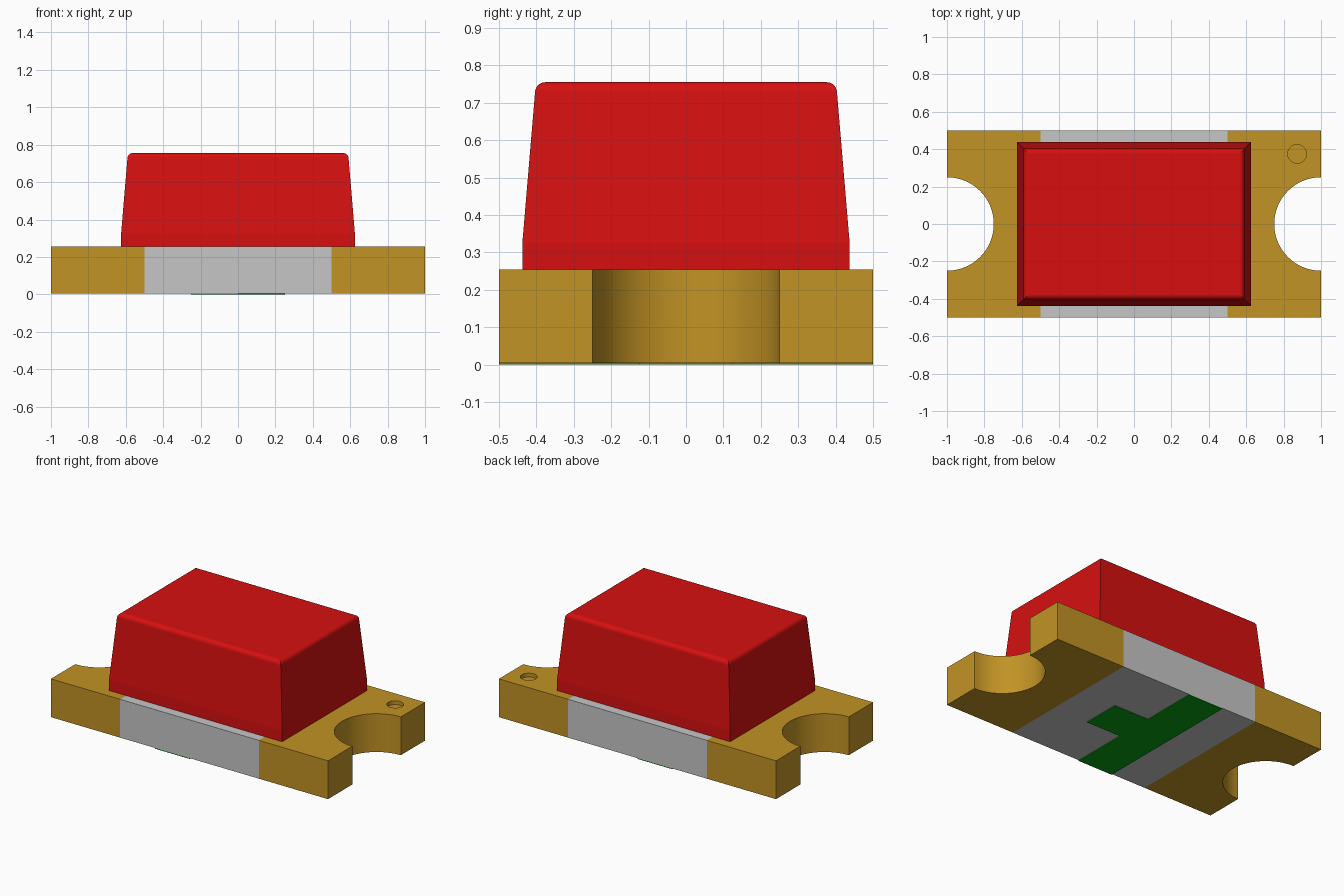
import bpy, bmesh, math

cube = bpy.data.objects.get("Cube")
if cube:
    bpy.data.objects.remove(cube, do_unlink=True)

BASE, TOP = 0.005, 0.255      # underside and top of the board
LENS_TOP = 0.755


def material(name, rgb):
    mat = bpy.data.materials.new(name)
    mat.use_nodes = True
    mat.diffuse_color = (*rgb, 1)
    mat.node_tree.nodes["Principled BSDF"].inputs["Base Color"].default_value = (*rgb, 1)
    return mat


gold = material("gold", (0.54, 0.292, 0.0185))
grey = material("light grey", (0.565, 0.565, 0.565))
red = material("red", (0.68, 0.005, 0.005))
green = material("green", (0.003, 0.35, 0.007))


def make_object(name, bm, mat):
    bmesh.ops.recalc_face_normals(bm, faces=bm.faces)
    mesh = bpy.data.meshes.new(name)
    bm.to_mesh(mesh)
    bm.free()
    mesh.materials.append(mat)
    obj = bpy.data.objects.new(name, mesh)
    bpy.context.collection.objects.link(obj)
    return obj


def prism(name, outline, z0, z1, mat):
    bm = bmesh.new()
    face = bm.faces.new([bm.verts.new((x, y, z0)) for x, y in outline])
    new = bmesh.ops.extrude_face_region(bm, geom=[face])["geom"]
    bmesh.ops.translate(bm, vec=(0, 0, z1 - z0),
                        verts=[v for v in new if isinstance(v, bmesh.types.BMVert)])
    return make_object(name, bm, mat)


def select_only(obj):
    bpy.ops.object.select_all(action='DESELECT')
    obj.select_set(True)
    bpy.context.view_layer.objects.active = obj


# Board centre
prism("board_centre", [(-0.5, -0.5), (0.5, -0.5), (0.5, 0.5), (-0.5, 0.5)], BASE, TOP, grey)

# End terminals with a half-round notch
arc = [(1 - 0.25 * math.sin(math.pi * i / 40), -0.25 * math.cos(math.pi * i / 40))
       for i in range(41)]
terminal = [(0.5, -0.5), (1, -0.5)] + arc + [(1, 0.5), (0.5, 0.5)]
pads = {}
for side, name in ((1, "left_terminal"), (-1, "right_terminal")):
    pads[side] = prism(name, [(side * x, y) for x, y in terminal], BASE, TOP, gold)

# Shallow round polarity dimple in one terminal
dimple = [(0.872 + 0.05 * math.cos(math.tau * i / 32), 0.375 + 0.05 * math.sin(math.tau * i / 32))
          for i in range(32)]
cutter = prism("dimple_cutter", dimple, TOP - 0.025, TOP + 0.1, gold)
cutter.hide_render = True
select_only(pads[1])
cut = pads[1].modifiers.new("dimple", 'BOOLEAN')
cut.operation = 'DIFFERENCE'
cut.solver = 'EXACT'
cut.object = cutter
bpy.ops.object.modifier_apply(modifier=cut.name)
bpy.data.objects.remove(cutter, do_unlink=True)
for pad in pads.values():
    select_only(pad)
    bpy.ops.object.shade_smooth_by_angle(angle=math.radians(30))

# Lens: short upright skirt, tapered walls, rounded top edge
R, STEPS = 0.027, 8
rings = [(0, TOP), (0, 0.325)]
for i in range(STEPS + 1):
    a = math.radians(5 + 85 * i / STEPS)
    rings.append((0.034 + R * (1 - math.cos(a)), LENS_TOP - R + R * math.sin(a)))
bm = bmesh.new()
loops = [[bm.verts.new((sx * (0.625 - inset), sy * (0.4375 - inset), z))
          for sx, sy in ((-1, -1), (1, -1), (1, 1), (-1, 1))] for inset, z in rings]
for level, (low, high) in enumerate(zip(loops, loops[1:])):
    for k in range(4):
        n = (k + 1) % 4
        face = bm.faces.new((low[k], low[n], high[n], high[k]))
        face.smooth = level >= 2
    for k in range(4):
        bm.edges.get((low[k], high[k])).smooth = False
bm.faces.new(loops[0][::-1])
bm.faces.new(loops[-1])
make_object("lens", bm, red)

# Polarity mark on the underside
mark = [(-0.25, -0.5), (0, -0.5), (0, -0.125), (0.25, -0.125),
        (0.25, 0.125), (0, 0.125), (0, 0.5), (-0.25, 0.5)]
prism("underside_mark", mark, 0, BASE, green)
